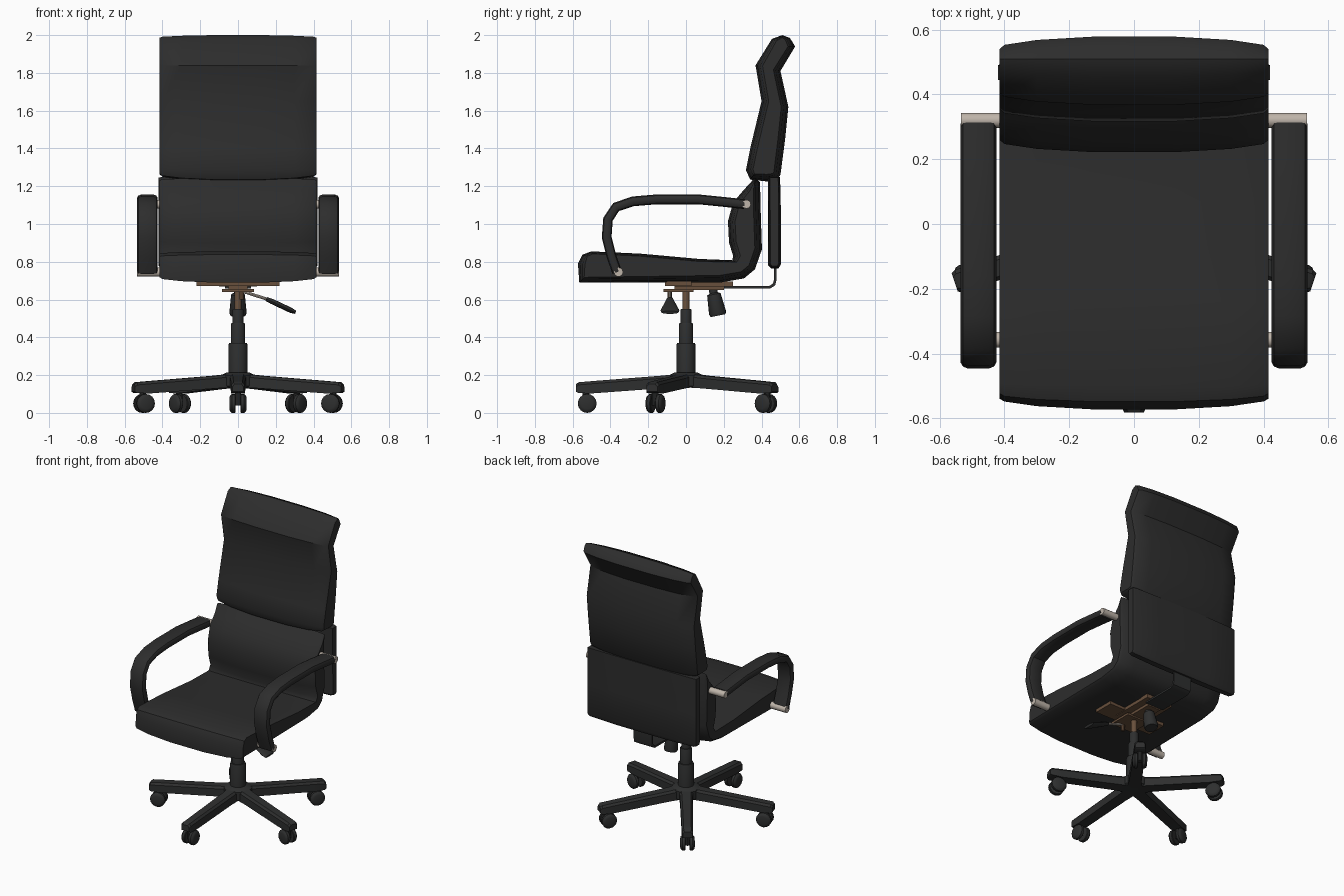
import bpy, bmesh, math
from mathutils import Vector, Matrix

if "Cube" in bpy.data.objects:
    bpy.data.objects.remove(bpy.data.objects["Cube"])


def material(name, rgb):
    m = bpy.data.materials.new(name)
    m.diffuse_color = (*rgb, 1)
    m.use_nodes = True
    m.node_tree.nodes["Principled BSDF"].inputs["Base Color"].default_value = m.diffuse_color
    return m


LEATHER = material("black leather", (0.026, 0.026, 0.026))
PLASTIC = material("black plastic", (0.027, 0.028, 0.028))
METAL = material("brushed metal", (0.52, 0.46, 0.40))
BRONZE = material("bronze steel", (0.14, 0.08, 0.045))


def loft(name, rings, mat, angle=35):
    """Skin a list of equal-length point rings and cap both ends."""
    bm = bmesh.new()
    vs = [[bm.verts.new(p) for p in ring] for ring in rings]
    n = len(vs[0])
    for a, b in zip(vs, vs[1:]):
        for i in range(n):
            j = (i + 1) % n
            bm.faces.new((a[i], a[j], b[j], b[i]))
    bm.faces.new(vs[0][::-1])
    bm.faces.new(vs[-1])
    bmesh.ops.recalc_face_normals(bm, faces=bm.faces)
    me = bpy.data.meshes.new(name)
    bm.to_mesh(me)
    bm.free()
    me.materials.append(mat)
    ob = bpy.data.objects.new(name, me)
    bpy.context.collection.objects.link(ob)
    bpy.ops.object.select_all(action='DESELECT')
    ob.select_set(True)
    bpy.context.view_layer.objects.active = ob
    bpy.ops.object.shade_smooth_by_angle(angle=math.radians(angle))
    return ob


def turned(name, p, q, stations, mat, sides=16):
    """Round part from p to q; stations are (fraction along, radius)."""
    p, q = Vector(p), Vector(q)
    rot = (q - p).to_track_quat('Z', 'Y')
    rings = [[p.lerp(q, t) + rot @ Vector((r * math.cos(k * math.tau / sides),
                                           r * math.sin(k * math.tau / sides), 0))
              for k in range(sides)] for t, r in stations]
    return loft(name, rings, mat)


def box(name, x, y, z, mat):
    rings = [[(a, y[0], z[0]), (a, y[1], z[0]), (a, y[1], z[1]), (a, y[0], z[1])] for a in x]
    return loft(name, rings, mat)


def cushion(name, profile, stations, mat):
    """Side profile (y, z) spread along x, pulled inward toward the sides."""
    pts = [Vector(p) for p in profile]
    n = len(pts)
    area = sum(pts[i - 1].cross(pts[i]) for i in range(n))
    s = 1 if area > 0 else -1
    inward = []
    for i in range(n):
        e1 = (pts[i] - pts[i - 1]).normalized()
        e2 = (pts[(i + 1) % n] - pts[i]).normalized()
        t = (e1 + e2).normalized()
        inward.append(Vector((-t.y, t.x)) * s)
    mirrored = [(-x, d) for x, d in stations[::-1]] + stations
    rings = []
    for x, d in mirrored:
        ring = []
        for p, v in zip(pts, inward):
            dz = d * v.y * (1.0 if v.y > 0 else 0.35)
            ring.append((x, p.x + d * v.x, p.y + dz))
        rings.append(ring)
    return loft(name, rings, mat, 40)


SIDES = [(0.13, 0), (0.30, 0.01), (0.40, 0.025), (0.415, 0.038)]

# Seat and lower back in one L-shaped cushion
cushion("seat_and_lower_back", [
    (-0.565, 0.69), (-0.572, 0.79), (-0.548, 0.838), (-0.50, 0.855), (-0.24, 0.843),
    (0.07, 0.815), (0.245, 0.808), (0.25, 0.83), (0.228, 0.90), (0.222, 1.015),
    (0.25, 1.115), (0.31, 1.185), (0.365, 1.245), (0.392, 1.22), (0.395, 1.08),
    (0.402, 0.866), (0.365, 0.76), (0.307, 0.712), (0.18, 0.69)], SIDES, LEATHER)

# Upper back with headrest
cushion("upper_back", [
    (0.317, 1.285), (0.34, 1.40), (0.40, 1.65), (0.368, 1.84), (0.455, 1.98),
    (0.51, 2.0), (0.55, 1.985), (0.578, 1.94), (0.50, 1.81), (0.542, 1.62),
    (0.525, 1.45), (0.50, 1.26), (0.48, 1.235), (0.43, 1.225), (0.34, 1.235)], SIDES, LEATHER)

# Rear panel
cushion("rear_panel", [
    (0.435, 0.78), (0.435, 1.25), (0.498, 1.25), (0.504, 1.00), (0.504, 0.79),
    (0.49, 0.765), (0.45, 0.765)],
    [(0.2, 0), (0.40, 0.006), (0.42, 0.014)], LEATHER)

# Armrests with metal pins
ARM = [(-0.365, 0.745), (-0.395, 0.83), (-0.42, 0.93), (-0.413, 1.025), (-0.37, 1.09),
       (-0.28, 1.12), (-0.16, 1.13), (0.07, 1.13), (0.20, 1.117), (0.31, 1.105)]
SECTION = [(-.055, -.008), (-.048, -.02), (-.033, -.026), (.033, -.026), (.048, -.02), (.055, -.008),
           (.055, .008), (.048, .02), (.033, .026), (-.033, .026), (-.048, .02), (-.055, .008)]
for side, label in ((1, "right"), (-1, "left")):
    path = [Vector(p) for p in ARM]
    rings = []
    for i, p in enumerate(path):
        t = (path[min(i + 1, len(path) - 1)] - path[max(i - 1, 0)]).normalized()
        nrm = Vector((-t.y, t.x))
        rings.append([(side * (0.48 + u), p.x + nrm.x * v, p.y + nrm.y * v) for u, v in SECTION])
    loft(label + "_armrest", rings, LEATHER)
    for end, y, z, r in (("rear", 0.32, 1.105, 0.023), ("front", -0.357, 0.745, 0.024)):
        turned(f"{label}_{end}_arm_pin", (side * 0.39, y, z), (side * 0.534, y, z),
               [(0, r), (1, r)], METAL, 12)

# Under-seat mechanism
box("cross_plate", (-0.22, 0.22), (-0.11, 0.03), (0.672, 0.695), BRONZE)
box("long_plate", (-0.10, 0.10), (-0.06, 0.25), (0.668, 0.695), BRONZE)
box("lower_plate", (-0.085, 0.085), (-0.12, 0.04), (0.64, 0.655), BRONZE)
box("mechanism_body", (-0.05, 0.05), (-0.06, 0.20), (0.65, 0.675), BRONZE)

# Bent strip that carries the back
STRIP = [(0.20, 0.658), (0.445, 0.658), (0.472, 0.675), (0.478, 0.70), (0.478, 0.78),
         (0.466, 0.78), (0.466, 0.705), (0.460, 0.685), (0.44, 0.671), (0.20, 0.671)]
loft("back_strip", [[(x, y, z) for y, z in STRIP] for x in (-0.07, 0.07)], PLASTIC)

# Tension knob and height lever
turned("tension_knob", (0, 0.14, 0.665), (0, 0.17, 0.515),
       [(0, 0.022), (0.2, 0.022), (0.25, 0.036), (0.9, 0.046), (1, 0.04)], PLASTIC)
turned("lever_rod", (0.02, -0.085, 0.645), (0.17, -0.085, 0.597), [(0, 0.008), (1, 0.008)], METAL, 8)
turned("lever_stem", (0.02, -0.085, 0.60), (0.02, -0.085, 0.645), [(0, 0.012), (1, 0.012)], BRONZE, 8)
loft("lever_handle", [[(x + 0.4 * th * math.sin(a), -0.085 + w * math.cos(a), z + th * math.sin(a))
                       for a in (k * math.tau / 12 for k in range(12))]
                      for x, z, w, th in ((0.15, 0.603, 0.018, 0.010), (0.18, 0.590, 0.024, 0.013),
                                          (0.28, 0.543, 0.05, 0.013), (0.305, 0.532, 0.046, 0.008))],
     PLASTIC)

# Gas column
for name, z0, z1, r, mat in (("column_outer", 0.20, 0.37, 0.05, PLASTIC),
                             ("column_middle", 0.37, 0.475, 0.038, PLASTIC),
                             ("column_inner", 0.475, 0.55, 0.029, PLASTIC),
                             ("column_rod", 0.55, 0.66, 0.018, BRONZE)):
    turned(name, (0, 0, z0 - 0.01), (0, 0, z1), [(0, r), (0.95, r), (1, r * 0.93)], mat, 20)

# Five-star base with twin-wheel casters
turned("base_hub", (0, 0, 0.135), (0, 0, 0.215), [(0, 0.08), (0.1, 0.09), (0.8, 0.09), (1, 0.06)], PLASTIC, 20)
for k in range(5):
    turn = Matrix.Rotation(math.radians(-90 + 72 * k), 4, 'Z')
    parts = []
    rings = []
    for r, w, z0, z1 in ((0.03, 0.044, 0.135, 0.208), (0.13, 0.040, 0.13, 0.197),
                         (0.50, 0.036, 0.103, 0.168), (0.57, 0.036, 0.105, 0.162),
                         (0.582, 0.030, 0.112, 0.152)):
        rings.append([(r, -w, z0), (r, w, z0), (r, w, z1 - 0.014), (r, w - 0.012, z1),
                      (r, -w + 0.012, z1), (r, -w, z1 - 0.014)])
    parts.append(loft(f"base_leg_{k + 1}", rings, PLASTIC))
    parts.append(turned(f"caster_stem_{k + 1}", (0.53, 0, 0.04), (0.53, 0, 0.12),
                        [(0, 0.018), (1, 0.018)], PLASTIC, 10))
    for s, label in ((1, "a"), (-1, "b")):
        parts.append(turned(f"caster_wheel_{k + 1}{label}", (0.523, s * 0.013, 0.05),
                            (0.523, s * 0.046, 0.05),
                            [(0, 0.046), (0.1, 0.05), (0.6, 0.05), (0.88, 0.042), (1, 0.03)], PLASTIC, 16))
    for ob in parts:
        ob.data.transform(turn)
